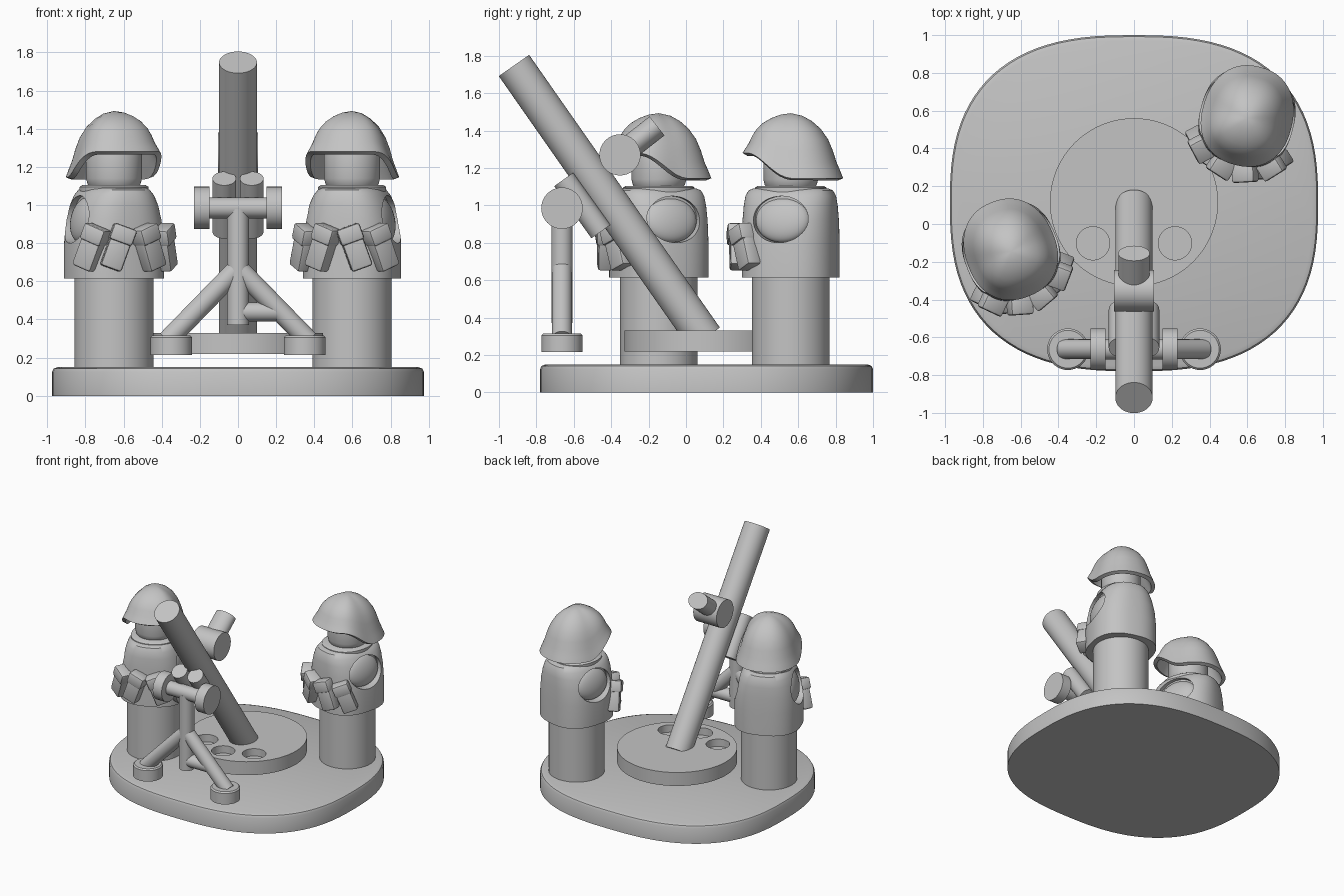
import bpy, bmesh
from math import sin, cos, pi, radians, copysign
from mathutils import Matrix, Vector

if "Cube" in bpy.data.objects:
    bpy.data.objects.remove(bpy.data.objects["Cube"])

grey = bpy.data.materials.new("plain grey")
grey.use_nodes = True
COLOUR = (0.55, 0.55, 0.55, 1)
grey.diffuse_color = COLOUR
grey.node_tree.nodes["Principled BSDF"].inputs["Base Color"].default_value = COLOUR
parts = []
I = Matrix.Identity(4)


def finish(name, bm, matrix=I):
    bm.transform(matrix)
    bmesh.ops.recalc_face_normals(bm, faces=bm.faces)
    mesh = bpy.data.meshes.new(name)
    bm.to_mesh(mesh)
    bm.free()
    mesh.materials.append(grey)
    ob = bpy.data.objects.new(name, mesh)
    bpy.context.collection.objects.link(ob)
    parts.append(ob)
    return ob


def cyl_matrix(a, b):
    a, b = Vector(a), Vector(b)
    return Matrix.Translation((a + b) / 2) @ (b - a).to_track_quat("Z", "Y").to_matrix().to_4x4()


def rod(name, a, b, r, matrix=I, squash=1, sides=40):
    bm = bmesh.new()
    length = (Vector(b) - Vector(a)).length
    bmesh.ops.create_cone(bm, cap_ends=True, segments=sides, radius1=r, radius2=r, depth=length)
    bm.transform(cyl_matrix(a, b) @ Matrix.Diagonal((1, squash, 1, 1)))
    return finish(name, bm, matrix)


def squircle(a, n):
    c, s = cos(a), sin(a)
    return copysign(abs(c) ** (2 / n), c), copysign(abs(s) ** (2 / n), s)


def loft(name, sections, n=2, matrix=I, sides=64):
    """Stack of rounded outlines: (z, half width, half depth)."""
    bm = bmesh.new()
    rings = []
    for z, rx, ry in sections:
        pts = [squircle(2 * pi * i / sides, n) for i in range(sides)]
        rings.append([bm.verts.new((rx * x, ry * y, z)) for x, y in pts])
    for lo, hi in zip(rings, rings[1:]):
        for i in range(sides):
            j = (i + 1) % sides
            bm.faces.new((lo[i], lo[j], hi[j], hi[i]))
    bm.faces.new(rings[0][::-1])
    bm.faces.new(rings[-1])
    return finish(name, bm, matrix)


def apply_modifiers(ob):
    mesh = bpy.data.meshes.new_from_object(ob.evaluated_get(bpy.context.evaluated_depsgraph_get()))
    ob.modifiers.clear()
    ob.data = mesh


def cut(ob, cutter):
    mod = ob.modifiers.new("cut", "BOOLEAN")
    mod.operation, mod.object, mod.solver = "DIFFERENCE", cutter, "EXACT"
    apply_modifiers(ob)
    parts.remove(cutter)
    bpy.data.objects.remove(cutter)


# Stand
loft("stand", [(0, .975, .89), (.125, .975, .89), (.142, .967, .882), (.15, .945, .86)],
     2.6, Matrix.Translation((0, .11, 0)), 96)

# Round base plate with a ring of shallow holes
plate = rod("base_plate", (0, .115, .22), (0, .115, .33), .445, sides=96)
for k in range(8):
    x, y = .307 * cos(k * pi / 4), .115 + .307 * sin(k * pi / 4)
    cut(plate, rod("hole_cutter", (x, y, .27), (x, y, .4), .088))

# Barrel and sight
rod("barrel", (0, .1, .29), (0, -.92, 1.748), .099, sides=48)
rod("sight_drum", (-.105, -.353, 1.27), (.105, -.353, 1.27), .11)
rod("sight_tube", (0, -.353, 1.27), (0, -.155, 1.425), .083, squash=.78)

# Bipod
BY = -.663
rod("bipod_axle", (-.16, BY, .985), (.16, BY, .985), .055)
rod("bipod_post", (0, BY, .37), (0, BY, .98), .057)
rod("bipod_brace", (0, BY, .44), (.24, BY, .44), .05)
for side, label in ((1, "left"), (-1, "right")):
    rod(label + "_hand_wheel", (side * .15, BY, .985), (side * .23, BY, .985), .111)
    rod(label + "_recoil_cylinder", (side * .072, -.455, .86), (side * .072, -.654, 1.139), .062)
    rod(label + "_bipod_leg", (0, BY, .67), (side * .37, BY, .29), .053)
    loft(label + "_bipod_foot", [(.215, .11, .11), (.305, .11, .11), (.315, .1, .1)],
         2, Matrix.Translation((side * .35, BY, 0)), 40)


# Helmet: dome whose rim rises over the face
def helmet(name, matrix):
    profile = [(0, 1), (.12, .94), (.25, .87), (.43, .8), (.6, .71),
               (.76, .57), (.88, .4), (.96, .22)]
    bm = bmesh.new()
    sides, rings = 64, []
    for h, r in profile:
        ring = []
        for i in range(sides):
            x, y = squircle(2 * pi * i / sides, 2.25)
            t = min(1, max(0, .25 - y))
            rim = 1.145 + .135 * t * t * (3 - 2 * t)
            depth = .255 if y < 0 else .28
            ring.append(bm.verts.new((.24 * r * x, depth * r * y, rim + (1.493 - rim) * h)))
        rings.append(ring)
    top = bm.verts.new((0, 0, 1.493))
    for i in range(sides):
        j = (i + 1) % sides
        for lo, hi in zip(rings, rings[1:]):
            bm.faces.new((lo[i], lo[j], hi[j], hi[i]))
        bm.faces.new((rings[-1][i], rings[-1][j], top))
    ob = finish(name, bm, matrix)
    mod = ob.modifiers.new("shell", "SOLIDIFY")
    mod.thickness, mod.offset = .03, -1
    apply_modifiers(ob)


# Pouch: rounded box with an overlapping flap
def pouch(name, angle, tilt, matrix):
    place = (matrix @ Matrix.Rotation(radians(angle), 4, "Z") @ Matrix.Translation((0, -.285, .775))
             @ Matrix.Rotation(radians(tilt), 4, "Y"))
    bm = bmesh.new()
    for size, z, y in (((.115, .085, .23), 0, 0), ((.127, .1, .09), .075, -.004)):
        made = bmesh.ops.create_cube(bm, size=1, matrix=Matrix.Translation((0, y, z))
                                     @ Matrix.Diagonal((*size, 1)))
        edges = list({e for v in made["verts"] for e in v.link_edges})
        bmesh.ops.bevel(bm, geom=edges, offset=.014, segments=2, affect="EDGES", profile=.5)
    finish(name, bm, place)


def soldier(label, x, y, turn):
    m = Matrix.Translation((x, y, 0)) @ Matrix.Rotation(radians(turn), 4, "Z")
    rod(label + "_legs", (0, 0, .14), (0, 0, .65), .207, m, sides=64)
    vest = loft(label + "_vest", [(.615, .25, .255), (.8, .25, .255), (.92, .237, .252),
                                  (1.0, .215, .247), (1.05, .192, .24), (1.08, .168, .225),
                                  (1.09, .15, .2)], 2.5, m)
    # Arm openings with arm stumps inside
    for s, side in ((1, "left"), (-1, "right")):
        cut(vest, rod("arm_cutter", (s * .165, 0, .925), (s * .4, 0, .925), .152, m, squash=.82))
        bm = bmesh.new()
        bmesh.ops.create_uvsphere(bm, u_segments=32, v_segments=20, radius=1)
        bm.transform(Matrix.Translation((s * .165, 0, .922)) @ Matrix.Rotation(-s * .2, 4, "Y")
                     @ Matrix.Diagonal((.055, .148, .122, 1)))
        finish(label + "_" + side + "_arm_stump", bm, m)
    # Collar, head, helmet
    loft(label + "_collar", [(1.06, .175, .19), (1.095, .175, .19), (1.105, .16, .175)], 2.2, m)
    loft(label + "_head", [(1.06, .1, .1), (1.085, .122, .122), (1.11, .139, .139),
                           (1.14, .147, .147), (1.36, .147, .147), (1.4, .12, .12)], 2, m)
    helmet(label + "_helmet", m)
    # Chest pouches splayed outward towards the bottom
    for k, (angle, tilt) in enumerate(((-47, 22), (-18, 20), (18, -20), (47, -22))):
        pouch(label + "_pouch_" + str(k + 1), angle, tilt, m)


soldier("left_soldier", .598, .56, -15)
soldier("right_soldier", -.65, -.145, 22)

# Smooth shading with crisp edges
bpy.ops.object.select_all(action="DESELECT")
for ob in parts:
    ob.select_set(True)
bpy.context.view_layer.objects.active = parts[0]
bpy.ops.object.shade_smooth_by_angle(angle=radians(35))
